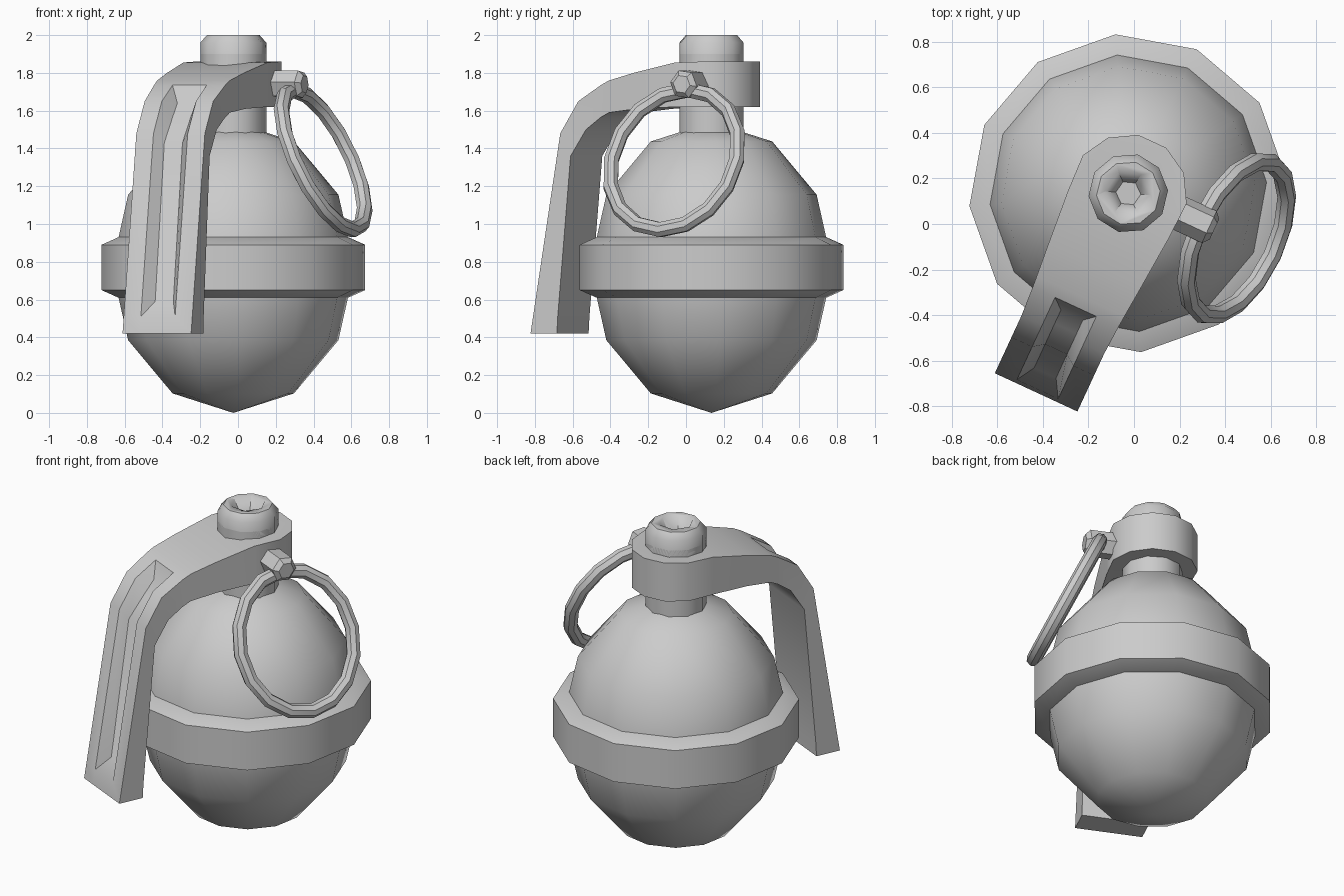
import bpy
import bmesh
from math import cos, sin, pi, radians
from mathutils import Vector

if "Cube" in bpy.data.objects:
    bpy.data.objects.remove(bpy.data.objects["Cube"])

GREY = (0.6, 0.6, 0.6, 1)
mat = bpy.data.materials.new("metal grey")
mat.use_nodes = True
mat.diffuse_color = GREY
mat.node_tree.nodes["Principled BSDF"].inputs["Base Color"].default_value = GREY

AXIS = Vector((-0.025, 0.135, 0))    # vertical axis of the body
ALONG = Vector((-0.42, -0.907, 0))   # direction the lever points
ACROSS = Vector((0.907, -0.42, 0))   # direction the pin points
UP = Vector((0, 0, 1))


def place(s, t, z):
    return AXIS + ALONG * s + ACROSS * t + UP * z


def finish(name, bm):
    bmesh.ops.recalc_face_normals(bm, faces=bm.faces)
    mesh = bpy.data.meshes.new(name)
    bm.to_mesh(mesh)
    bm.free()
    mesh.materials.append(mat)
    ob = bpy.data.objects.new(name, mesh)
    bpy.context.collection.objects.link(ob)
    bpy.ops.object.select_all(action="DESELECT")
    ob.select_set(True)
    bpy.context.view_layer.objects.active = ob
    bpy.ops.object.shade_smooth_by_angle(angle=radians(40))
    return ob


def skin(bm, rings, closed=False, caps=True):
    """Join matching rings of vertices with quads."""
    n = len(rings[0])
    pairs = list(zip(rings, rings[1:]))
    if closed:
        pairs.append((rings[-1], rings[0]))
    for a, b in pairs:
        for i in range(n):
            j = (i + 1) % n
            bm.faces.new((a[i], a[j], b[j], b[i]))
    if caps and not closed:
        bm.faces.new(rings[0])
        bm.faces.new(rings[-1])


def lathe(name, profile, sides, turn, origin=AXIS, x=Vector((1, 0, 0)),
          y=Vector((0, 1, 0)), axis=UP, closed=False):
    bm = bmesh.new()
    rings = []
    for r, h in profile:
        angles = [radians(turn) + 2 * pi * i / sides for i in range(sides)]
        rings.append([bm.verts.new(origin + (x * cos(a) + y * sin(a)) * r + axis * h)
                      for a in angles])
    skin(bm, rings, closed)
    return finish(name, bm)


# Body: stretched low-poly sphere
bm = bmesh.new()
bmesh.ops.create_uvsphere(bm, u_segments=12, v_segments=6, radius=1)
for v in bm.verts:
    c = v.co
    a = radians(4.6)
    v.co = AXIS + Vector(((c.x * cos(a) - c.y * sin(a)) * 0.645,
                          (c.x * sin(a) + c.y * cos(a)) * 0.645, 0.77 + c.z * 0.77))
finish("body", bm)

# Band around the middle
lathe("band", [(0.56, 0.61), (0.61, 0.61), (0.70, 0.65), (0.70, 0.89),
               (0.61, 0.93), (0.56, 0.93)], 12, 4.6, closed=True)

# Neck, and the bevelled cap
lathe("neck", [(0.175, 1.42), (0.175, 1.90)], 10, 4)
cap = lathe("cap", [(0.175, 1.84), (0.175, 1.96), (0.14, 2.0)], 10, 4)

# Tapered hexagonal socket cut into the cap
socket = lathe("socket_cutter", [(0.055, 1.91), (0.10, 2.0), (0.11, 2.02)], 6, -5)
socket.hide_render = True
cut = cap.modifiers.new("socket", "BOOLEAN")
cut.operation = "DIFFERENCE"
cut.solver = "EXACT"
cut.object = socket
bpy.context.view_layer.objects.active = cap
bpy.ops.object.modifier_apply(modifier=cut.name)
bpy.data.objects.remove(socket)

# Lever stations: outer s, z, inner s, z, half width
stations = [
    (0.10, 1.855, 0.10, 1.62, 0.245), (0.35, 1.80, 0.33, 1.61, 0.225),
    (0.50, 1.76, 0.50, 1.59, 0.212), (0.55, 1.735, 0.55, 1.565, 0.208),
    (0.685, 1.65, 0.64, 1.50, 0.20), (0.79, 1.48, 0.73, 1.36, 0.20),
    (0.949, 0.51, 0.805, 0.51, 0.20), (0.964, 0.42, 0.81, 0.42, 0.20)]
groove_floor = [(0.59, 1.64), (0.655, 1.56), (0.755, 1.43), (0.87, 0.59)]
first = 3   # station where the groove starts

bm = bmesh.new()
outer, inner = [], []
for so, zo, si, zi, w in stations:
    outer.append([bm.verts.new(place(so, t, zo)) for t in (-w, -0.10, 0.10, w)])
    inner.append([bm.verts.new(place(si, t, zi)) for t in (-w, w)])
floor = [[bm.verts.new(place(s, t, z)) for t in (-0.053, 0.053)] for s, z in groove_floor]
last = first + len(floor) - 1

for k in range(len(stations) - 1):
    a, b, c, d = outer[k], outer[k + 1], inner[k], inner[k + 1]
    for i in range(3):
        if i == 1 and first <= k < last:
            f, g = floor[k - first], floor[k - first + 1]
            bm.faces.new((f[0], f[1], g[1], g[0]))
            bm.faces.new((a[1], f[0], g[0], b[1]))
            bm.faces.new((f[1], a[2], b[2], g[1]))
        else:
            bm.faces.new((a[i], a[i + 1], b[i + 1], b[i]))
    bm.faces.new((c[0], c[1], d[1], d[0]))
    bm.faces.new((a[0], b[0], d[0], c[0]))
    bm.faces.new((a[3], b[3], d[1], c[1]))
bm.faces.new((outer[first][1], outer[first][2], floor[0][1], floor[0][0]))
bm.faces.new((outer[last][1], outer[last][2], floor[-1][1], floor[-1][0]))
bm.faces.new(outer[-1] + inner[-1][::-1])

# Rounded head of the lever around the neck
arc = [radians(-75 + 30 * i) for i in range(6)]
top, low = [[bm.verts.new(place(-0.26 * cos(a), 0.26 * sin(a), z)) for a in arc]
            for z in (1.86, 1.62)]
bm.faces.new(top + outer[0][::-1])
bm.faces.new(low + inner[0][::-1])
edge_top = [outer[0][0]] + top + [outer[0][3]]
edge_low = [inner[0][0]] + low + [inner[0][1]]
for i in range(len(edge_top) - 1):
    bm.faces.new((edge_top[i], edge_top[i + 1], edge_low[i + 1], edge_low[i]))
finish("lever", bm)

# Pin through the lever head
lathe("pin", [(0.078, 0.18), (0.078, 0.385), (0.05, 0.41)], 6, 8,
      origin=place(-0.015, 0, 1.74), x=ALONG, y=UP, axis=ACROSS)

# Pull ring hanging tilted from the pin
bm = bmesh.new()
centre = place(-0.02, 0.515, 1.34)
slope = ACROSS * 0.174 - UP * 0.37
wide = ALONG * 0.366
normal = wide.cross(slope).normalized()
rings = []
for i in range(16):
    a = 2 * pi * i / 16
    spoke = wide * cos(a) + slope * sin(a)
    out = spoke.normalized()
    rings.append([bm.verts.new(centre + spoke + 0.042 * (out * cos(b) + normal * sin(b)))
                  for b in (2 * pi * j / 8 for j in range(8))])
skin(bm, rings, closed=True)
finish("pull_ring", bm)
